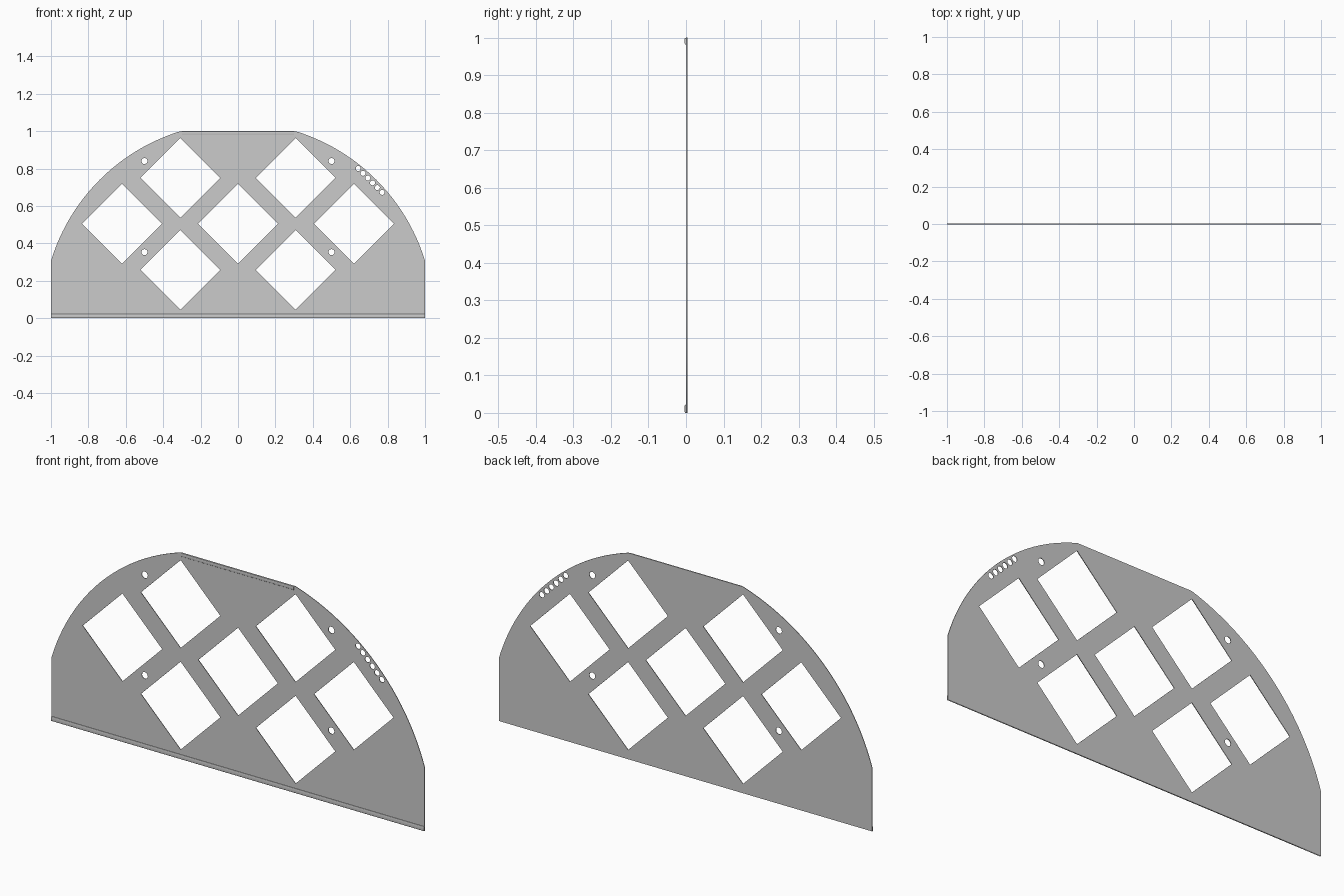
import bpy, bmesh
from math import pi, sin, cos, asin, acos

if "Cube" in bpy.data.objects:
    bpy.data.objects.remove(bpy.data.objects["Cube"])

R = 1.046        # radius of the domed outline
HALF = 0.213     # half diagonal of the diamond windows


def ring(cx, cz, r, n, start=0.0):
    return [(cx + r * cos(start + 2 * pi * i / n),
             cz + r * sin(start + 2 * pi * i / n)) for i in range(n)]


# Outline: straight base and sides, two arcs, flat top
a0, a1 = acos(1.0 / R), asin(1.0 / R)
arc = [(R * cos(a0 + (a1 - a0) * i / 24), R * sin(a0 + (a1 - a0) * i / 24))
       for i in range(25)]
outline = [(-1, 0), (1, 0)] + arc + [(-x, z) for x, z in reversed(arc)]
loops = [outline]

# Diamond windows
for x, z in [(0, 0.505), (0.308, 0.75), (-0.308, 0.75), (0.62, 0.505),
             (-0.62, 0.505), (0.308, 0.258), (-0.308, 0.258)]:
    loops.append(ring(x, z, HALF, 4))

# Mounting holes
for x in (-0.5, 0.5):
    for z in (0.353, 0.84):
        loops.append(ring(x, z, 0.016, 20))

# Diagonal row of small holes
for i in range(6):
    loops.append(ring(0.643 + 0.0255 * i, 0.80 - 0.0255 * i, 0.0135, 16))

# Plate: filled flat curve with thickness
curve = bpy.data.curves.new("plate", 'CURVE')
curve.dimensions = '2D'
curve.fill_mode = 'BOTH'
curve.extrude = 0.0015
for pts in loops:
    s = curve.splines.new('POLY')
    s.points.add(len(pts) - 1)
    for p, (x, z) in zip(s.points, pts):
        p.co = (x, z, 0, 1)
    s.use_cyclic_u = True
plate = bpy.data.objects.new("plate", curve)
bpy.context.collection.objects.link(plate)
plate.rotation_euler = (pi / 2, 0, 0)
plate.location.y = 0.002
bpy.context.view_layer.objects.active = plate
plate.select_set(True)
bpy.ops.object.convert(target='MESH')


# Thin rounded strip along the front of an edge
def edge_strip(name, half_len, z, half_h):
    r = 0.0027
    prof = []
    for k in range(14):
        t = pi * (k % 7) / 6 + (pi if k >= 7 else 0)
        prof.append((-0.0008 + r * cos(t),
                     z + r * sin(t) + (half_h - r) * (1 if k < 7 else -1)))
    bm = bmesh.new()
    face = bm.faces.new([bm.verts.new((-half_len, y, h)) for y, h in prof])
    ext = bmesh.ops.extrude_face_region(bm, geom=[face], use_keep_orig=True)
    verts = [g for g in ext["geom"] if isinstance(g, bmesh.types.BMVert)]
    bmesh.ops.translate(bm, vec=(2 * half_len, 0, 0), verts=verts)
    bmesh.ops.recalc_face_normals(bm, faces=bm.faces)
    mesh = bpy.data.meshes.new(name)
    bm.to_mesh(mesh)
    bm.free()
    ob = bpy.data.objects.new(name, mesh)
    bpy.context.collection.objects.link(ob)
    bpy.ops.object.select_all(action='DESELECT')
    ob.select_set(True)
    bpy.context.view_layer.objects.active = ob
    bpy.ops.object.shade_smooth_by_angle()


edge_strip("bottom_edge_strip", 1.0, 0.011, 0.011)
edge_strip("top_edge_strip", 0.30, 0.991, 0.009)
